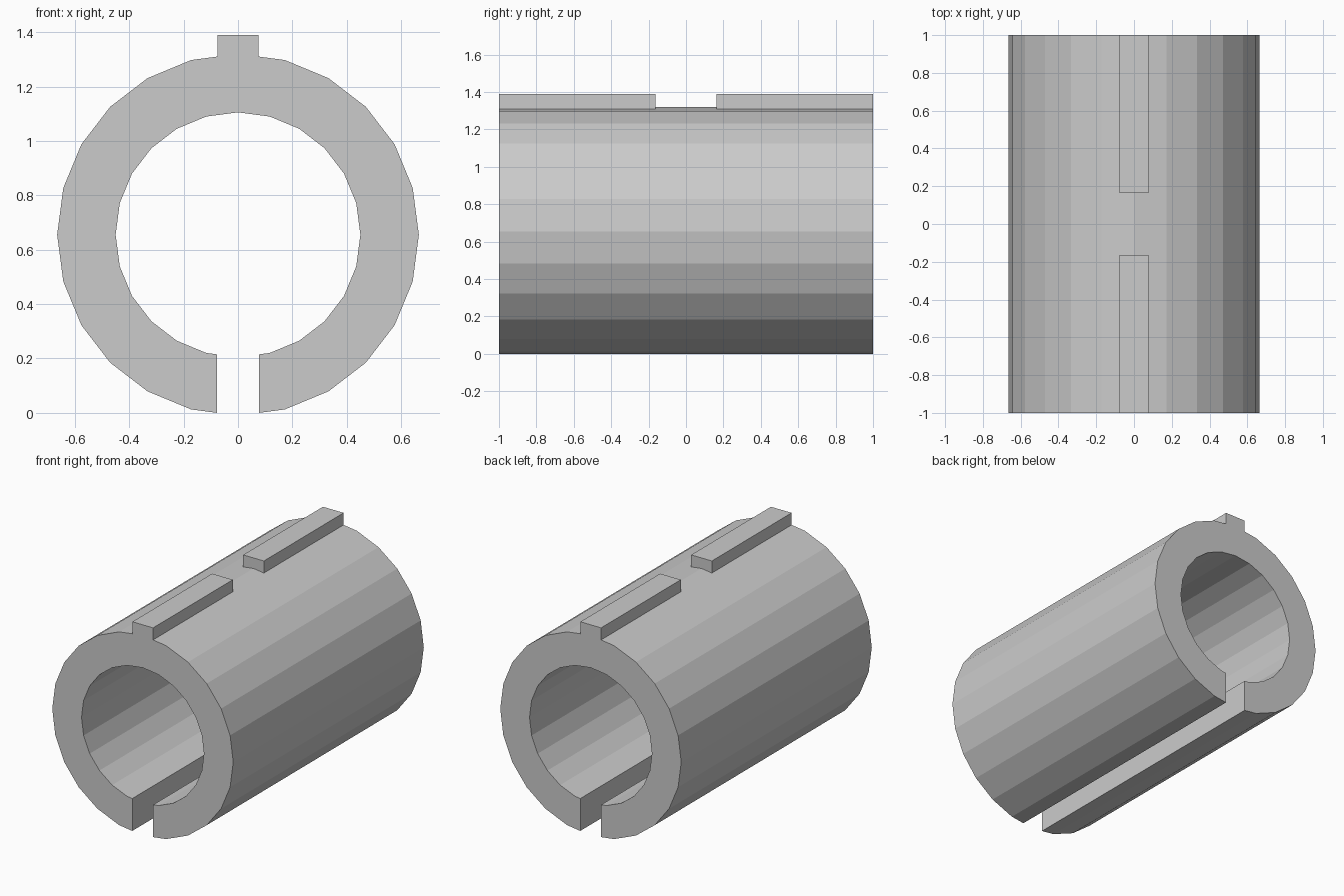
import bpy, bmesh, math

if "Cube" in bpy.data.objects:
    bpy.data.objects.remove(bpy.data.objects["Cube"])

R_OUT, R_IN, SIDES = 0.665, 0.45, 24
HALF_SLOT = 0.077
CZ = 0.655
KEY_TOP, KEY_START = 1.39, 0.163


def prism(name, profile, y0, y1):
    """Extrude an x-z outline from y0 to y1."""
    bm = bmesh.new()
    face = bm.faces.new([bm.verts.new((x, y0, z)) for x, z in profile])
    ext = bmesh.ops.extrude_face_region(bm, geom=[face])
    verts = [g for g in ext["geom"] if isinstance(g, bmesh.types.BMVert)]
    bmesh.ops.translate(bm, verts=verts, vec=(0, y1 - y0, 0))
    bmesh.ops.recalc_face_normals(bm, faces=bm.faces)
    mesh = bpy.data.meshes.new(name)
    bm.to_mesh(mesh)
    bm.free()
    obj = bpy.data.objects.new(name, mesh)
    bpy.context.collection.objects.link(obj)
    return obj


def open_ring(r):
    """Faceted circle, cut off at the slot walls at the bottom."""
    step = 2 * math.pi / SIDES
    pts = [(r * math.sin(i * step), CZ - r * math.cos(i * step))
           for i in range(1, SIDES)]
    x1, z1 = pts[0]
    z_cut = (CZ - r) + (z1 - CZ + r) * HALF_SLOT / x1
    return [(HALF_SLOT, z_cut)] + pts + [(-HALF_SLOT, z_cut)]


# Slotted sleeve
sleeve = prism("slotted_sleeve", open_ring(R_OUT) + open_ring(R_IN)[::-1], -1, 1)

# Two key ribs along the top, fused into the sleeve
w, low = HALF_SLOT - 0.001, CZ + 0.55
outline = [(-w, low), (w, low), (w, KEY_TOP), (-w, KEY_TOP)]
for name, y0, y1 in (("front_key", -1, -KEY_START), ("back_key", KEY_START, 1)):
    key = prism(name, outline, y0, y1)
    mod = sleeve.modifiers.new(name, "BOOLEAN")
    mod.operation = "UNION"
    mod.solver = "EXACT"
    mod.object = key
    key.hide_render = True
    key.hide_set(True)
